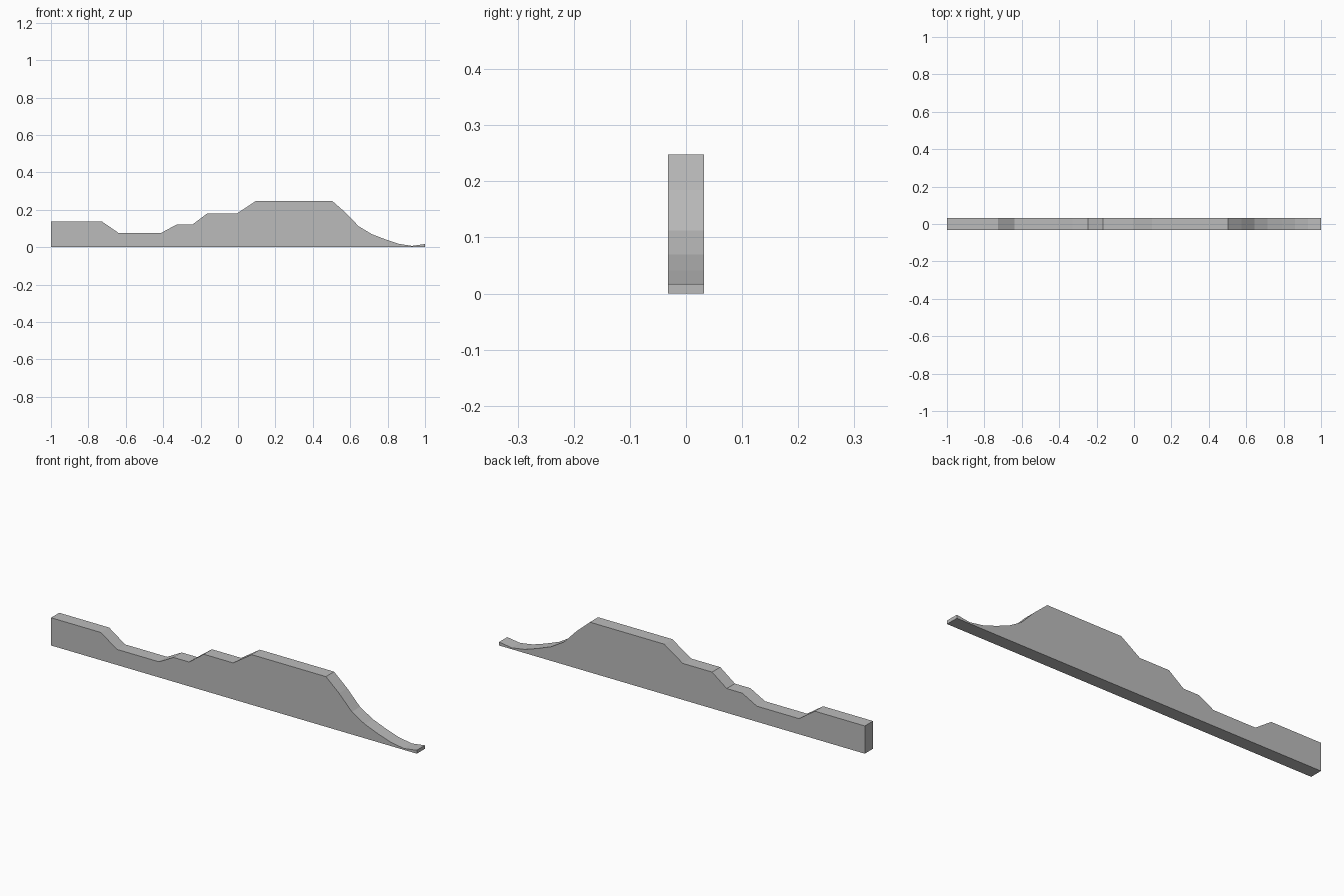
import bpy
import bmesh

if "Cube" in bpy.data.objects:
    bpy.data.objects.remove(bpy.data.objects["Cube"])

HALF_WIDTH = 0.032

# Upper edge of the slide rail, from the tall end to the runout (x, z)
top_edge = [
    (-1.0, 0.137), (-0.727, 0.137), (-0.64, 0.077), (-0.41, 0.077),
    (-0.33, 0.12), (-0.245, 0.12), (-0.165, 0.18), (-0.005, 0.18),
    (0.097, 0.248), (0.503, 0.248),
    # concave slope with a small upturned lip
    (0.575, 0.185), (0.645, 0.112), (0.715, 0.07), (0.79, 0.041),
    (0.86, 0.018), (0.93, 0.007), (1.0, 0.017),
]
outline = [(1.0, 0.0), (-1.0, 0.0)] + top_edge

grey = bpy.data.materials.new("plain grey")
grey.diffuse_color = (0.5, 0.5, 0.5, 1.0)
grey.use_nodes = True
grey.node_tree.nodes["Principled BSDF"].inputs["Base Color"].default_value = grey.diffuse_color

# Extrude the side profile across the width
bm = bmesh.new()
side = bm.faces.new([bm.verts.new((x, -HALF_WIDTH, z)) for x, z in outline])
result = bmesh.ops.extrude_face_region(bm, geom=[side], use_keep_orig=True)
moved = [v for v in result["geom"] if isinstance(v, bmesh.types.BMVert)]
bmesh.ops.translate(bm, verts=moved, vec=(0, 2 * HALF_WIDTH, 0))
bmesh.ops.recalc_face_normals(bm, faces=bm.faces)

mesh = bpy.data.meshes.new("profile_rail")
bm.to_mesh(mesh)
bm.free()
mesh.materials.append(grey)
rail = bpy.data.objects.new("profile_rail", mesh)
bpy.context.collection.objects.link(rail)
